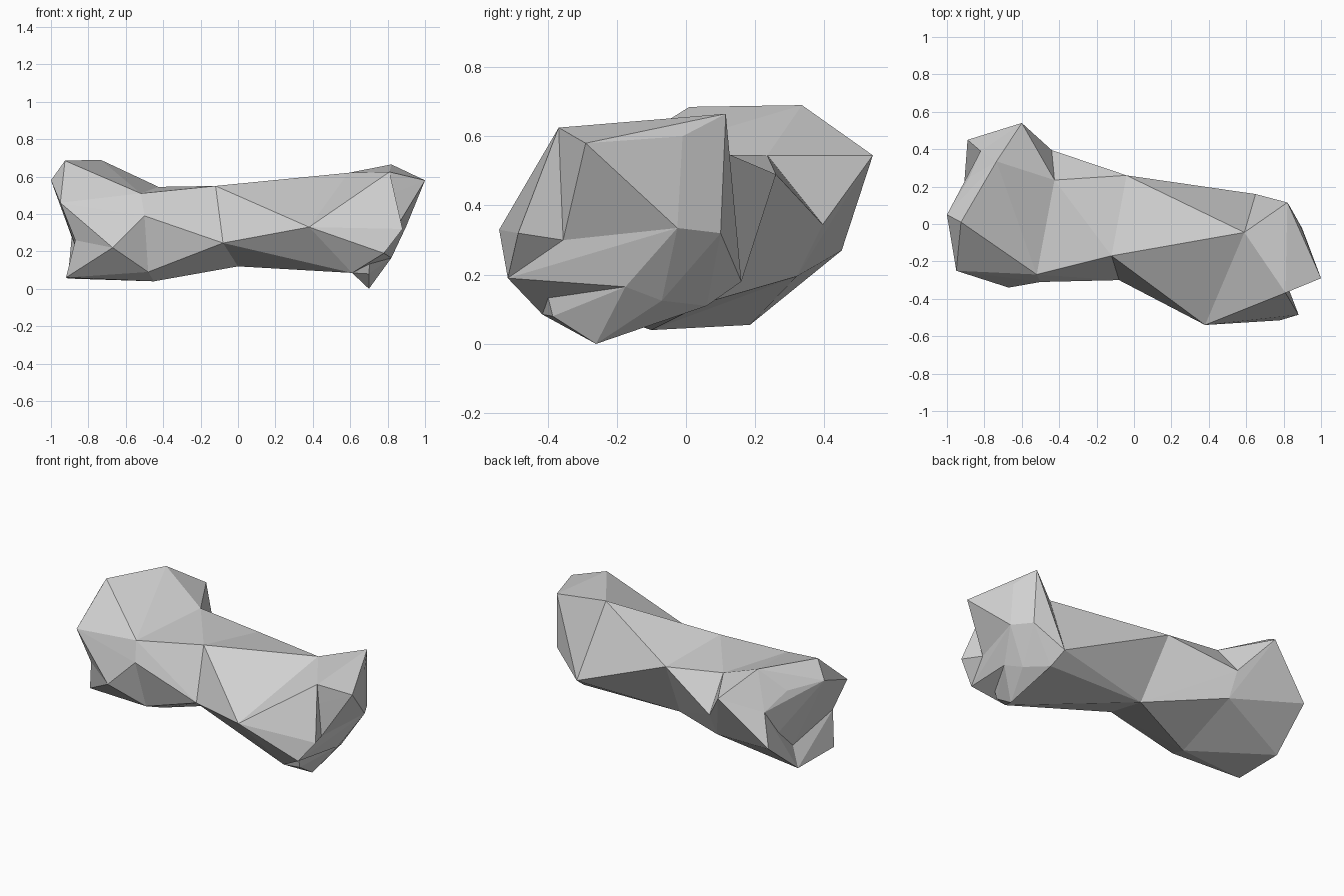
import bpy
import bmesh

old = bpy.data.objects.get("Cube")
if old:
    bpy.data.objects.remove(old, do_unlink=True)

stone = bpy.data.materials.new("pale_grey")
stone.use_nodes = True
stone.diffuse_color = (0.65, 0.65, 0.65, 1)
stone.node_tree.nodes["Principled BSDF"].inputs["Base Color"].default_value = (0.65, 0.65, 0.65, 1)


def pick(group, *keys):
    """Only the named corners of a group."""
    return {k: group[k] for k in keys}


def faceted_chunk(name, *corner_groups):
    """Flat-shaded block wrapped tightly around a few corner points."""
    bm = bmesh.new()
    for group in corner_groups:
        for co in group.values():
            bm.verts.new(co)
    result = bmesh.ops.convex_hull(bm, input=bm.verts)
    leftover = {v for v in result["geom_interior"] if isinstance(v, bmesh.types.BMVert)}
    bmesh.ops.delete(bm, geom=list(leftover), context="VERTS")
    bmesh.ops.recalc_face_normals(bm, faces=bm.faces)
    mesh = bpy.data.meshes.new(name)
    bm.to_mesh(mesh)
    bm.free()
    mesh.materials.append(stone)
    obj = bpy.data.objects.new(name, mesh)
    bpy.context.collection.objects.link(obj)


# Narrow waist shared by both halves of the shaft
waist = dict(top_front=(-.12, -.17, .55), top_back=(-.04, .26, .49),
             low_front=(-.08, -.30, .245), low_back=(0, .06, .12))

# Section where the shaft meets the right end
right_neck = dict(front=(-.50, -.31, .39), back_low=(-.44, .395, .345),
                  under_front=(-.48, -.23, .09), under_mid=(-.45, -.10, .04),
                  under_back=(-.44, .32, .195))
right_neck_top = dict(front=(-.52, -.27, .51), back=(-.425, .235, .545))

# Crease and hollow between crown and heel of the right end
right_crease = dict(front=(-.67, -.34, .22), side=(-.87, -.22, .26),
                    hollow_low=(-.85, .15, .17), hollow_back=(-.84, .30, .29),
                    back_side=(-.82, .39, .46), back=(-.60, .54, .545))
right_crown = dict(tip=(-1, .05, .58), peak=(-.925, .01, .685),
                   front=(-.95, -.25, .46), back=(-.735, .335, .69),
                   side=(-.88, .25, .56))
right_heel = dict(front=(-.92, -.16, .06), back=(-.91, .185, .055),
                  side=(-.89, .45, .27))

# Section where the shaft meets the left end
left_neck = dict(front=(.38, -.54, .33), top=(.59, -.045, .62),
                 back=(.65, .16, .18))
left_neck_under = dict(front=(.61, -.415, .085), back=(.67, .06, .11))

# Left end: upper crown, crease and lower heel
left_ridge = dict(front=(.81, -.368, .625))
left_crown = dict(tip=(1, -.29, .58), back=(.82, .115, .665), side=(.89, -.01, .60))
left_crease = dict(front=(.83, -.355, .30), side=(.90, -.025, .335),
                   back=(.83, .10, .32))
left_heel = dict(front=(.88, -.485, .32), low_front=(.78, -.515, .19))
left_sole = dict(side=(.82, -.175, .165), back=(.77, -.07, .125))
left_toe = dict(tip=(.70, -.26, 0), front=(.70, -.385, .08), top=(.705, -.405, .16))

# Shaft
faceted_chunk("right_shaft", waist, right_neck, right_neck_top)
faceted_chunk("left_shaft", waist, left_neck, left_neck_under)

# Right end: crown overhanging a hollow, with the heel split around it
faceted_chunk("right_end_crown", right_neck_top, right_crease, right_crown,
              pick(right_neck, "front", "back_low"))
faceted_chunk("right_end_front_heel", right_neck, pick(right_heel, "front", "back"),
              pick(right_crease, "front", "side", "hollow_low"))
faceted_chunk("right_end_back_heel", right_neck, pick(right_heel, "side", "back"),
              pick(right_crease, "hollow_low", "hollow_back", "back_side", "back"))

# Left end: crown, front flank, heel and toe
faceted_chunk("left_end_crown", left_neck, left_ridge, left_crown, left_crease)
faceted_chunk("left_end_flank", left_ridge, left_heel,
              pick(left_neck, "front"), pick(left_crease, "front"))
faceted_chunk("left_end_heel", left_neck, left_neck_under, left_crease, left_sole,
              pick(left_heel, "low_front"))
faceted_chunk("left_end_toe", left_neck_under, left_sole, left_toe)
